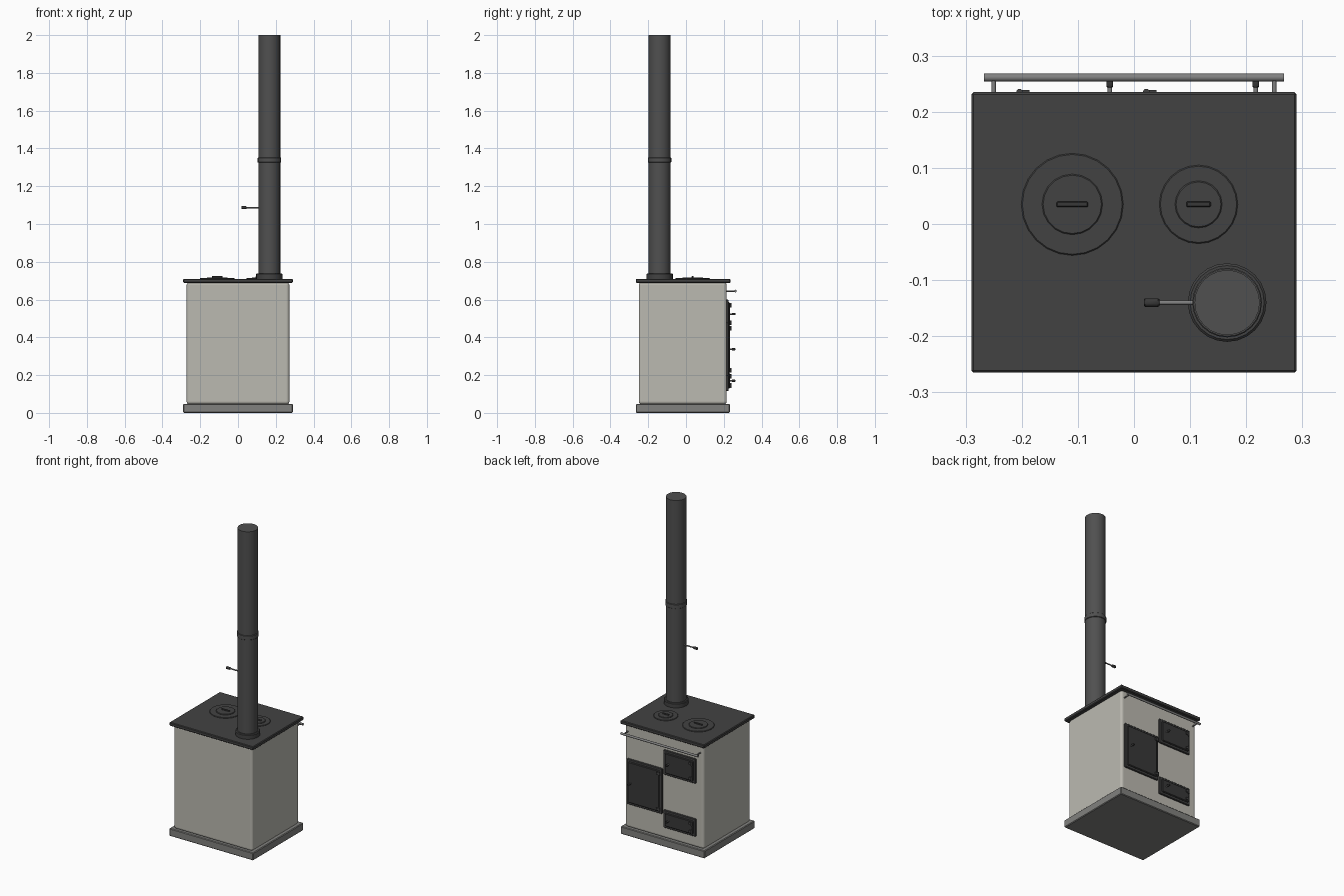
import bpy, math
from mathutils import Vector

if "Cube" in bpy.data.objects:
    bpy.data.objects.remove(bpy.data.objects["Cube"])


def material(name, c):
    m = bpy.data.materials.new(name)
    m.diffuse_color = (*c, 1)
    m.use_nodes = True
    m.node_tree.nodes["Principled BSDF"].inputs["Base Color"].default_value = m.diffuse_color
    return m


IRON = material("cast_iron", (0.055, 0.055, 0.055))
PANEL = material("door_iron", (0.04, 0.04, 0.04))
PIPE = material("flue_steel", (0.08, 0.08, 0.08))
STEEL = material("steel", (0.22, 0.22, 0.22))
ENAMEL = material("enamel", (0.50, 0.49, 0.44))
STONE = material("plinth_grey", (0.22, 0.22, 0.21))


def finish(o, name, mat, bevel=0, segs=1):
    o.name = name
    o.data.materials.append(mat)
    if bevel:
        b = o.modifiers.new("bevel", 'BEVEL')
        b.width, b.segments, b.limit_method = bevel, segs, 'ANGLE'
    return o


def box(name, x, y, z, mat, bevel=0.0, segs=1):
    """Box from (min, max) ranges."""
    r = (x, y, z)
    bpy.ops.mesh.primitive_cube_add(size=1, location=[(a + b) / 2 for a, b in r])
    o = bpy.context.object
    o.scale = [b - a for a, b in r]
    bpy.ops.object.transform_apply(location=False, rotation=False, scale=True)
    return finish(o, name, mat, bevel, segs)


def rod(name, p, q, radius, mat, sides=12, bevel=0.0):
    """Cylinder from point p to point q."""
    p, q = Vector(p), Vector(q)
    bpy.ops.mesh.primitive_cylinder_add(vertices=sides, radius=radius,
                                        depth=(q - p).length, location=(p + q) / 2)
    o = bpy.context.object
    o.rotation_euler = (q - p).to_track_quat('Z', 'Y').to_euler()
    bpy.ops.object.shade_smooth_by_angle(angle=math.radians(35))
    return finish(o, name, mat, bevel)


# plinth, body with rounded upright edges, and hob plate
box("plinth", (-.29, .29), (-.265, .232), (0, .048), STONE, .004)
body = box("body", (-.272, .272), (-.25, .215), (.045, .692), ENAMEL, .015, 4)
box("hob_plate", (-.29, .29), (-.265, .235), (.688, .71), IRON, .004)

# cooking rings with lids and lift bars
for side, x, ro, ri in (("left", -.11, .091, .054), ("right", .115, .07, .042)):
    y = .035
    rod(side + "_ring", (x, y, .705), (x, y, .714), ro, IRON, 24, .002)
    rod(side + "_lid", (x, y, .71), (x, y, .718), ri, IRON, 20, .002)
    w = ri * .52
    box(side + "_lid_bar", (x - w, x + w), (y - .005, y + .005), (.716, .724), PANEL, .002)

# flue pipe, collars and damper lever
fx, fy = .166, -.14
rod("flue_pipe", (fx, fy, .70), (fx, fy, 2), .058, PIPE, 24)
rod("flue_collar", (fx, fy, .705), (fx, fy, .738), .07, IRON, 24, .004)
rod("flue_joint", (fx, fy, 1.325), (fx, fy, 1.352), .062, PIPE, 24, .002)
rod("damper_rod", (fx, fy, 1.087), (.035, fy, 1.087), .004, STEEL)
rod("damper_knob", (.045, fy, 1.087), (.018, fy, 1.087), .008, PANEL, 12, .002)


def door(name, x0, x1, z0, z1, hinge_x, handle_x):
    """Framed door with raised panel, two hinges and a handle."""
    box(name + "_frame", (x0, x1), (.21, .225), (z0, z1), IRON, .003)
    f = .014
    box(name + "_panel", (x0 + f, x1 - f), (.22, .232), (z0 + f, z1 - f), PANEL, .004)
    cz, h = (z0 + z1) / 2, (z1 - z0) / 2
    for s in (-1, 1):
        z = cz + s * (h - .03)
        box(name + "_hinge_strap", (hinge_x, hinge_x + .018), (.228, .239), (z - .007, z + .007), IRON)
        rod(name + "_hinge_pin", (hinge_x, .235, z - .012), (hinge_x, .235, z + .012), .006, IRON)
    rod(name + "_handle_rod", (handle_x, .225, cz), (handle_x, .25, cz), .004, STEEL)
    rod(name + "_handle_knob", (handle_x, .243, cz), (handle_x, .261, cz), .0065, PANEL, 12, .002)


# oven, fire and ash doors on the +y side
door("oven_door", .010, .252, .195, .478, .022, .217)
door("fire_door", -.222, 0, .446, .60, -.204, -.043)
door("ash_door", -.222, 0, .115, .225, -.204, -.043)

# towel rail
rod("rail", (-.267, .261, .645), (.267, .261, .645), .007, STEEL, 16)
for s in (-1, 1):
    rod("rail_post", (s * .25, .205, .645), (s * .25, .261, .645), .004, STEEL)
